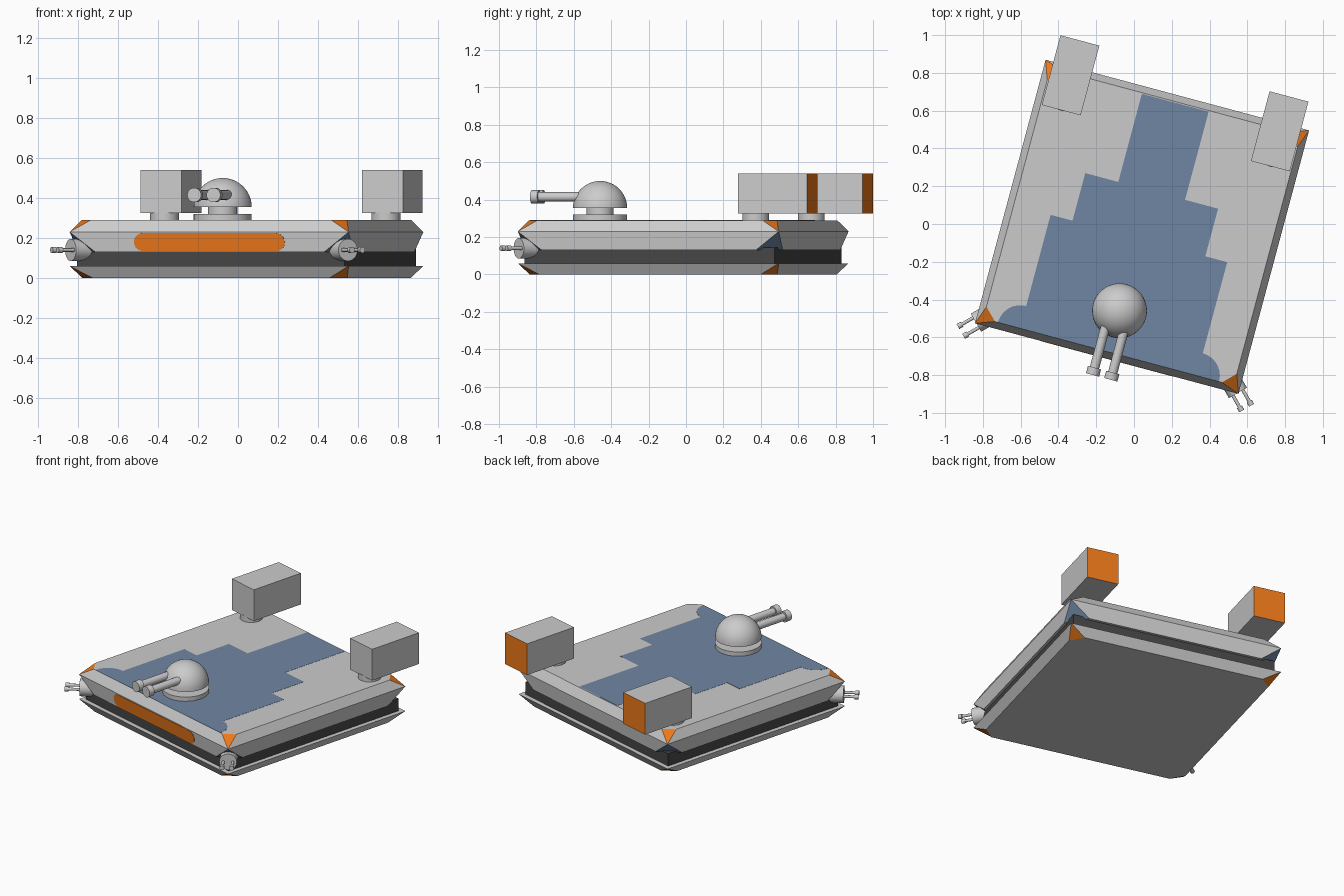
import bpy, bmesh
from math import pi, cos, sin, radians, atan
from mathutils import Matrix, Vector

if "Cube" in bpy.data.objects:
    bpy.data.objects.remove(bpy.data.objects["Cube"])

# whole craft is turned 15 degrees and shifted so the bounds are centred
PLACE = Matrix.Translation((0.0425, -0.015, 0)) @ Matrix.Rotation(radians(-15), 4, 'Z')
H = 0.722


def material(name, rgb):
    m = bpy.data.materials.new(name)
    m.diffuse_color = (*rgb, 1)
    m.use_nodes = True
    m.node_tree.nodes["Principled BSDF"].inputs["Base Color"].default_value = m.diffuse_color
    return m


GREY = material("grey", (0.8, 0.8, 0.8))
ORANGE = material("orange", (0.85, 0.19, 0.01))
BLUE = material("blue", (0.16, 0.24, 0.37))
DARK = material("dark", (0.06, 0.06, 0.06))


def finish(name, bm, mats=()):
    bmesh.ops.remove_doubles(bm, verts=bm.verts, dist=1e-5)
    bmesh.ops.recalc_face_normals(bm, faces=bm.faces)
    bm.transform(PLACE)
    me = bpy.data.meshes.new(name)
    bm.to_mesh(me)
    bm.free()
    for m in mats:
        me.materials.append(m)
    ob = bpy.data.objects.new(name, me)
    bpy.context.collection.objects.link(ob)
    return ob


def box(name, size, loc, mats=(), back_mat=0):
    bm = bmesh.new()
    bmesh.ops.create_cube(bm, size=1, matrix=Matrix.Translation(loc) @ Matrix.Diagonal((*size, 1)))
    for f in bm.faces:
        f.normal_update()
        if f.normal.y > 0.9:
            f.material_index = back_mat
    finish(name, bm, mats)


def lathe(name, profile, origin, axis=(0, 0, 1), steps=32):
    """Spin (radius, height) pairs about an axis; equal neighbouring points make hard edges."""
    m = Matrix.Translation(origin) @ Vector(axis).to_track_quat('Z', 'Y').to_matrix().to_4x4()
    bm = bmesh.new()
    vs = [bm.verts.new((r, 0, h)) for r, h in profile]
    es = [bm.edges.new(p) for p in zip(vs, vs[1:])]
    bmesh.ops.spin(bm, geom=vs + es, cent=(0, 0, 0), axis=(0, 0, 1), angle=2 * pi,
                   steps=steps, use_merge=True)
    bm.transform(m)
    ob = finish(name, bm)
    bpy.ops.object.select_all(action='DESELECT')
    ob.select_set(True)
    bpy.context.view_layer.objects.active = ob
    bpy.ops.object.shade_smooth_by_angle(angle=radians(35))


def plate(name, outline, depth, matrix, mat):
    bm = bmesh.new()
    f = bm.faces.new([bm.verts.new((x, y, 0)) for x, y in outline])
    r = bmesh.ops.extrude_face_region(bm, geom=[f])
    for v in r['geom']:
        if isinstance(v, bmesh.types.BMVert):
            v.co.z += depth
    bm.transform(matrix)
    finish(name, bm, [mat])


def bevelled_side(bm, z_wide, z_narrow, inset, cut, tri_mat):
    """Square rim tapering to a smaller corner-cut cap, with coloured corner triangles."""
    rim, ring = [], []
    for k in range(4):
        rot = Matrix.Rotation(k * pi / 2, 3, 'Z')
        rim.append(bm.verts.new(rot @ Vector((H, H, z_wide))))
        for dx, dy in ((inset, cut), (cut, inset)):
            ring.append(bm.verts.new(rot @ Vector((H - dx, H - dy, z_narrow))))
    for k in range(4):
        n = (k + 1) % 4
        bm.faces.new((rim[k], ring[2 * k], ring[2 * k + 1])).material_index = tri_mat
        bm.faces.new((rim[k], rim[n], ring[2 * n], ring[2 * k + 1]))
    bm.faces.new(ring)
    return rim


# hull: upper body, dark recessed core, lower skirt
bm = bmesh.new()
bevelled_side(bm, 0.23, 0.29, 0.036, 0.10, 1)
bevelled_side(bm, 0.23, 0.13, 0.012, 0.13, 2)
finish("upper_hull", bm, [GREY, ORANGE, BLUE])
box("hull_core", (1.384, 1.384, 0.10), (0, 0, 0.095), [DARK])
bm = bmesh.new()
bm.faces.new(bevelled_side(bm, 0.06, 0.0, 0.037, 0.11, 1))
finish("lower_skirt", bm, [GREY, ORANGE])

# blue stepped paint on the deck, with rounded front feet
half = [(0.183, 0.68), (0.183, 0.197), (0.364, 0.197), (0.364, -0.064), (0.484, -0.064)]
half += [(0.484 + 0.122 * sin(a * pi / 24), -0.686 + 0.122 * cos(a * pi / 24)) for a in range(13)]
plate("deck_paint", half + [(-x, y) for x, y in reversed(half)], 0.002,
      Matrix.Translation((0, 0, 0.289)), BLUE)

# orange rounded stripe on the sloping front face
arc = [(0.345 + 0.045 * cos(a), 0.045 * sin(a)) for a in (-pi / 2 + i * pi / 16 for i in range(17))]
plate("front_stripe", arc + [(-x, -y) for x, y in arc], 0.004,
      Matrix.Translation((0, -0.714, 0.18)) @ Matrix.Rotation(pi / 2 + atan(0.12), 4, 'X'), ORANGE)

# domed turret on a neck and base disc
lathe("turret_base", [(0, 0.28), (0.145, 0.28), (0.145, 0.32), (0, 0.32)], (0, -0.46, 0), steps=48)
lathe("turret_neck", [(0, 0.31), (0.073, 0.31), (0.073, 0.36), (0, 0.36)], (0, -0.46, 0))
dome = [(0.145 * cos(i * pi / 24), 0.355 + 0.145 * sin(i * pi / 24)) for i in range(12)]
lathe("turret_dome", [(0, 0.355)] + dome + [(0, 0.50)], (0, -0.46, 0), steps=48)

for s, side in ((-1, "left"), (1, "right")):
    # main barrel with wider muzzle
    lathe(side + "_main_barrel",
          [(0, 0), (0.025, 0), (0.025, 0.29), (0.036, 0.29), (0.036, 0.33), (0, 0.33)],
          (s * 0.05, -0.495, 0.415), (0, -1, 0), 24)

    # rear thruster box on a round pedestal
    lathe(side + "_thruster_pedestal", [(0, 0.28), (0.072, 0.28), (0.072, 0.33), (0, 0.33)],
          (s * 0.573, 0.555, 0))
    box(side + "_thruster", (0.213, 0.382, 0.215), (s * 0.573, 0.677, 0.4325), [GREY, ORANGE], 1)

    # corner gun: mount along the diagonal with twin small barrels
    d = Vector((s, -1, 0)).normalized()
    across = Vector((-d.y, d.x, 0))
    mid = Vector((0, 0, 0.14))
    lathe(side + "_gun_mount", [(0, 0.88), (0.055, 0.88), (0.055, 1.015), (0, 1.015)], mid, d)
    for t, pos in ((-1, "inner"), (1, "outer")):
        lathe(f"{side}_{pos}_small_barrel",
              [(0, 1.0), (0.009, 1.0), (0.009, 1.083), (0.015, 1.083), (0.015, 1.108), (0, 1.108)],
              mid + across * t * 0.03, d, 16)
